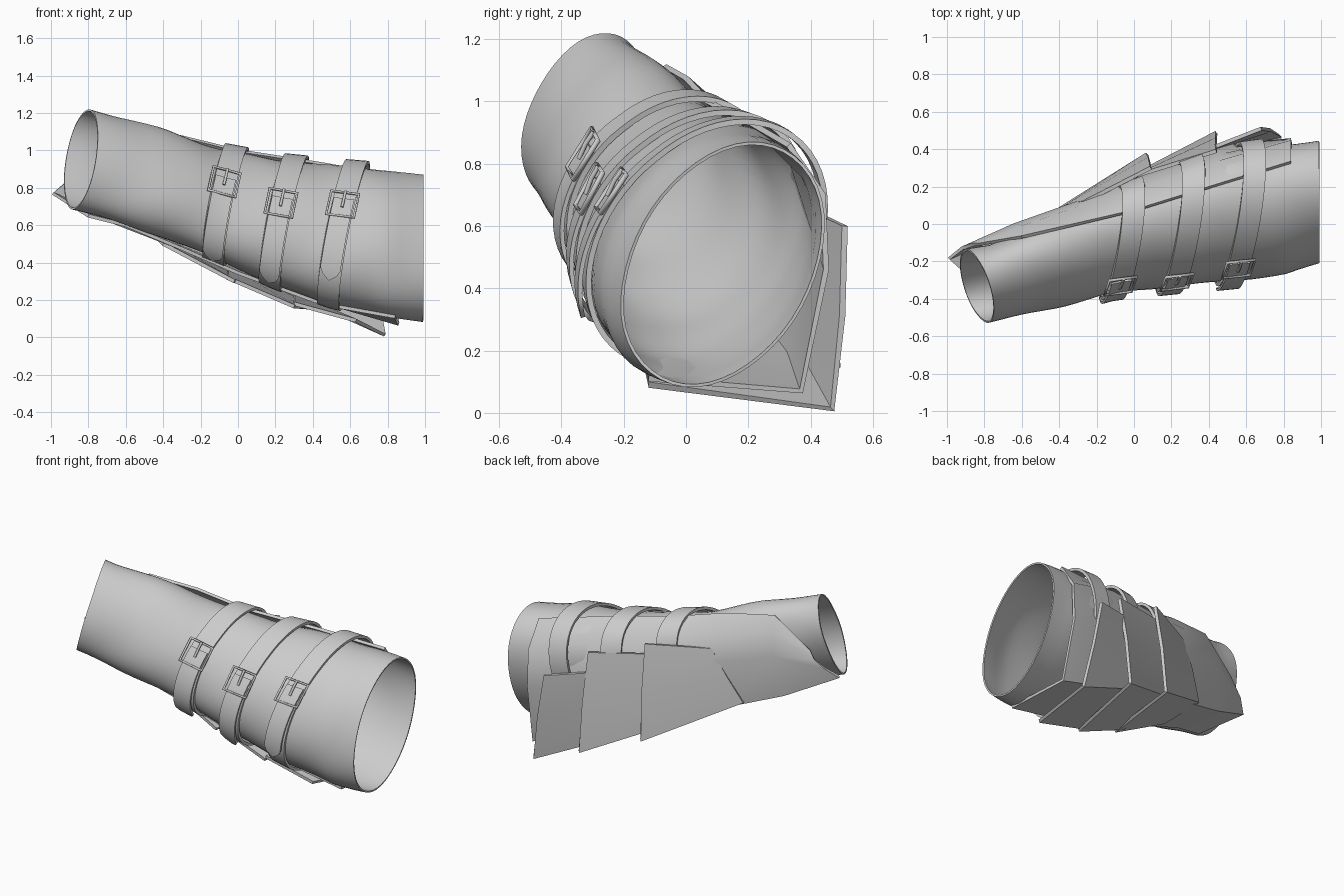
import bpy, math
from mathutils import Vector
from math import sin, cos, pi, asin

if "Cube" in bpy.data.objects:
    bpy.data.objects.remove(bpy.data.objects["Cube"])

PHI = 0.3  # skew of the oval cross-section
# forearm outline: x, ymin, ymax, zmin, zmax
SECT = [(-.95, -.55, -.15, .71, 1.25), (-.77, -.52, -.12, .66, 1.21),
        (-.4, -.44, .03, .54, 1.11), (-.1, -.36, .15, .42, 1.0),
        (.2, -.33, .27, .28, .945), (.5, -.30, .38, .18, .915),
        (.8, -.27, .42, .11, .89), (1.0, -.2, .44, .09, .86)]


def section(x):
    i = 0
    while i < len(SECT) - 2 and x > SECT[i + 1][0]:
        i += 1
    a, b = SECT[i], SECT[i + 1]
    t = (x - a[0]) / (b[0] - a[0])
    y0, y1, z0, z1 = [a[k] + (b[k] - a[k]) * t for k in range(1, 5)]
    return (y0 + y1) / 2, (z0 + z1) / 2, (y1 - y0) / 2, (z1 - z0) / 2


def surf(x, a, off=0):
    yc, zc, ry, rz = section(x)
    return Vector((x, yc + (ry + off) * cos(a), zc + (rz + off) * sin(a + PHI)))


def grid(name, rows, thick, closed=False, angle=30):
    n = len(rows[0])
    verts = [tuple(p) for r in rows for p in r]
    faces = []
    for i in range(len(rows) - 1):
        for j in range(n if closed else n - 1):
            k = (j + 1) % n
            faces.append((i * n + j, i * n + k, (i + 1) * n + k, (i + 1) * n + j))
    me = bpy.data.meshes.new(name)
    me.from_pydata(verts, [], faces)
    me.validate()
    ob = bpy.data.objects.new(name, me)
    bpy.context.collection.objects.link(ob)
    bpy.ops.object.select_all(action='DESELECT')
    ob.select_set(True)
    bpy.context.view_layer.objects.active = ob
    m = ob.modifiers.new("thickness", 'SOLIDIFY')
    m.thickness = thick
    m.offset = 0
    bpy.ops.object.modifier_apply(modifier=m.name)
    bpy.ops.object.shade_smooth_by_angle(angle=math.radians(angle))
    return ob


def wire(name, pts, radius, cyclic):
    cu = bpy.data.curves.new(name, 'CURVE')
    cu.dimensions = '3D'
    cu.bevel_depth = radius
    cu.bevel_resolution = 1
    cu.use_fill_caps = True
    sp = cu.splines.new('POLY')
    sp.points.add(len(pts) - 1)
    for p, q in zip(sp.points, pts):
        p.co = (*q, 1)
    sp.use_cyclic_u = cyclic
    ob = bpy.data.objects.new(name, cu)
    bpy.context.collection.objects.link(ob)


# leather sleeve, open at both ends, gently wrinkled
N, M = 48, 30
rows = []
for i in range(M + 1):
    s = i / M
    row = []
    for j in range(N):
        a = 2 * pi * j / N
        xl = -.84 + .07 * sin(a + PHI) - .08 * cos(a)
        x = xl + (.99 - xl) * s
        row.append(surf(x, a, .004 * sin(13 * x + 2 * sin(2 * a))))
    rows.append(row)
grid("leather_sleeve", rows, .010, closed=True, angle=50)

# ridged base plate: stations of upper edge, shoulder, side, ridge, lower edge
base = [
    [(-.83, -.11, .93), (-.86, -.11, .88), (-.92, -.13, .83), (-.99, -.185, .77), (-.80, -.36, .65)],
    [(-.60, -.07, 1.115), (-.62, -.025, 1.02), (-.64, -.005, .88), (-.68, -.05, .62), (-.60, -.32, .60)],
    [(-.30, 0, 1.075), (-.30, .085, .97), (-.30, .115, .80), (-.34, .07, .50), (-.30, -.26, .475)],
    [(0, .07, 1.0), (0, .175, .92), (0, .24, .72), (0, .20, .36), (0, -.20, .345)],
    [(.45, .21, .93), (.45, .33, .84), (.45, .41, .55), (.45, .33, .19), (.45, -.13, .18)],
    [(.84, .33, .86), (.84, .44, .70), (.84, .45, .46), (.86, .37, .07), (.84, -.12, .11)]]
grid("base_plate", base, .018, angle=38)

# overlapping flared plates: start edge (upper, ridge, lower), then end edge
lames = [
    [(-.27, .115, .88), (-.45, .05, .55), (-.40, -.20, .50), (.09, .30, .885), (.07, .375, .28), (-.02, -.20, .30)],
    [(.02, .26, .82), (-.05, .22, .37), (-.06, -.17, .32), (.44, .39, .77), (.44, .49, .15), (.30, -.15, .165)],
    [(.36, .385, .66), (.30, .35, .23), (.30, -.14, .18), (.68, .51, .60), (.785, .47, .012), (.63, -.12, .09)]]
for i, pts in enumerate(lames):
    p = [Vector(q) for q in pts]
    rows = []
    for u, s, v in (p[:3], p[3:]):
        mid = (u + s) / 2 + Vector((0, .012, .004))
        rows.append([u, mid, s, v])
    grid(f"flared_plate_{i + 1}", rows, .02)


def strap_point(xc, a, w, off):
    # strap plane leans slightly against the sleeve
    x = xc
    yc, zc, _, _ = section(xc)
    for _ in range(4):
        p = surf(x, a, off)
        x = xc + .16 * (p.z - zc) + .10 * (p.y - yc) + w
    return surf(x, a, off)


def front_angle(x, z):
    _, zc, _, rz = section(x)
    return pi - asin(max(-.97, min(.97, (z - zc) / rz))) - PHI


# straps with pointed tails and buckles: centre x, buckle height, tail tip height
HALF = .06
for i, (xc, zb, zt) in enumerate([(-.07, .81, .43), (.24, .70, .31), (.56, .69, .32)]):
    n = 56
    rows = []
    for w in (-HALF, 0, HALF):
        rows.append([strap_point(xc, 2 * pi * j / n, w,
                     .019 + .026 * max(0, cos(2 * pi * j / n - .4))) for j in range(n)])
    grid(f"strap_{i + 1}", rows, .018, closed=True, angle=40)

    # loose tail lying on the strap
    ab, at = front_angle(xc, zb), front_angle(xc, zt)
    tail = []
    for j in range(15):
        t = j / 14
        a = ab - .1 + (at - ab + .1) * t
        k = 1 if t < .9 else max(.04, (1 - t) / .1)
        off = .034 + .016 * t
        tail.append([strap_point(xc, a, w * .92 * k, off) for w in (-HALF, 0, HALF)])
    grid(f"strap_tail_{i + 1}", tail, .014, angle=40)

    # buckle frame and prong laid on the strap
    c = strap_point(xc, ab, 0, .045)
    down = (strap_point(xc, ab + .1, 0, .045) - c).normalized()
    side = (strap_point(xc, ab, HALF, .045) - c).normalized()
    out = down.cross(side).normalized()
    if out.y > 0:
        out = -out

    def at_(u, v, h=0):
        return c + side * u + down * v + out * h
    wire(f"buckle_{i + 1}", [at_(-.075, -.08), at_(.075, -.08), at_(.075, .07), at_(-.075, .07)], .009, True)
    wire(f"buckle_prong_{i + 1}", [at_(0, -.085, .008), at_(0, -.04, .010), at_(0, .015, .002)], .008, False)
